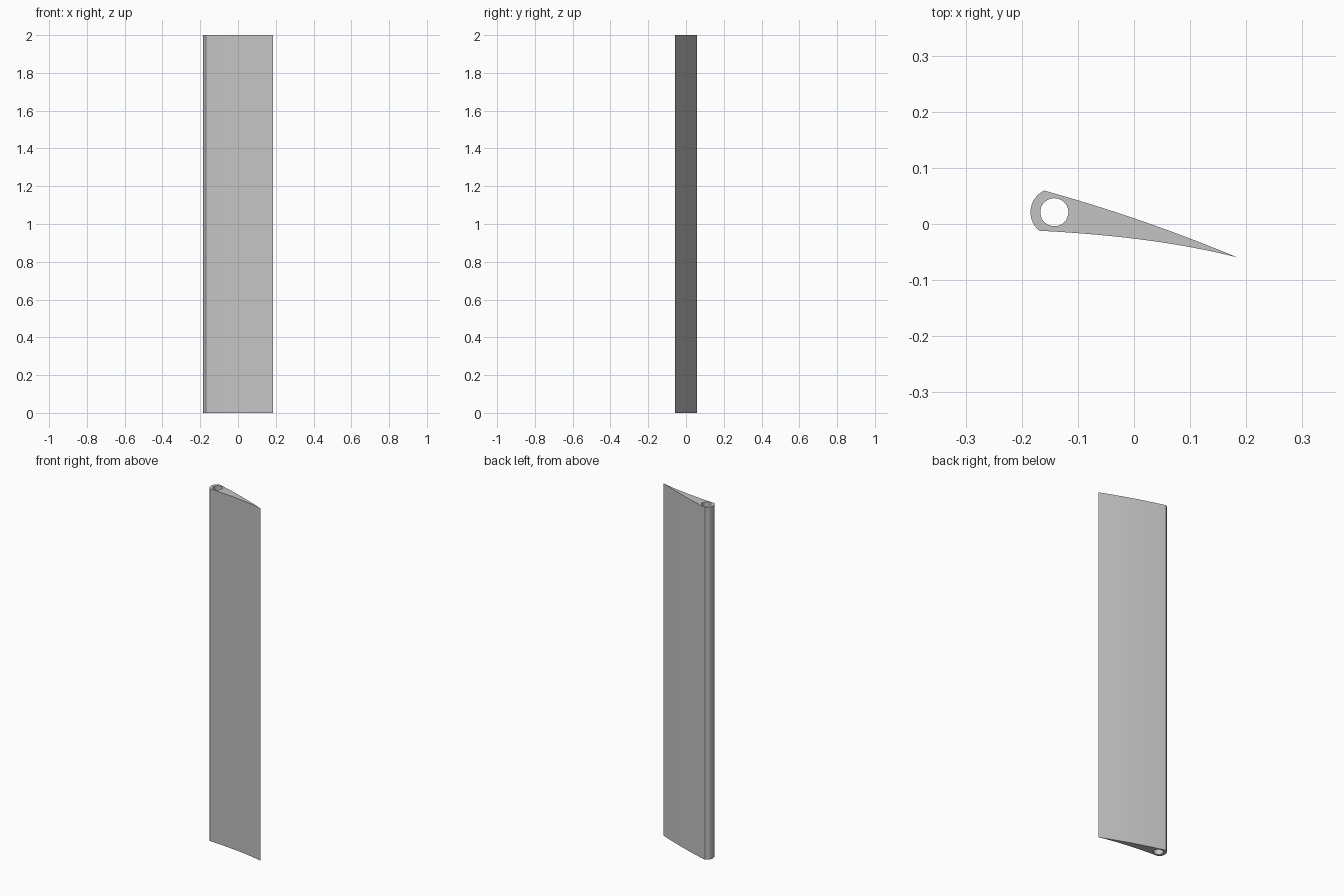
import bpy, bmesh, math
from mathutils import Vector

cube = bpy.data.objects.get("Cube")
if cube:
    bpy.data.objects.remove(cube, do_unlink=True)

HEIGHT = 2.0
PIVOT = Vector((-0.142, 0.021))
TIP = Vector((0.184, -0.0595))


def arc(radius, start, end, steps):
    """Points around the pivot, angles in degrees."""
    angles = [math.radians(start + (end - start) * i / steps) for i in range(steps + 1)]
    return [PIVOT + radius * Vector((math.cos(a), math.sin(a))) for a in angles]


def bend(a, control, b, steps):
    """Quadratic curve from a to b, without its end points."""
    ts = [i / steps for i in range(1, steps)]
    return [a * (1 - t) ** 2 + control * 2 * t * (1 - t) + b * t ** 2 for t in ts]


# Vane section: round nose, bowed underside, sharp trailing edge, bowed upper side
nose = arc(0.0425, 115, 231, 20)
lower = bend(nose[-1], Vector((0.04, -0.0225)), TIP, 16)
upper = bend(TIP, Vector((0.015, 0.011)), nose[0], 16)
outline = nose + lower + [TIP] + upper

# Round shaft hole
hole = arc(0.025, 0, 360, 40)[:-1]

bm = bmesh.new()
for loop in (outline, hole):
    verts = [bm.verts.new((p.x, p.y, 0)) for p in loop]
    for i, v in enumerate(verts):
        bm.edges.new((v, verts[(i + 1) % len(verts)]))
bmesh.ops.triangle_fill(bm, use_beauty=True, edges=bm.edges[:])

# Raise the section to full length
raised = bmesh.ops.extrude_face_region(bm, geom=bm.faces[:], use_keep_orig=True)
top = [g for g in raised["geom"] if isinstance(g, bmesh.types.BMVert)]
bmesh.ops.translate(bm, verts=top, vec=(0, 0, HEIGHT))
bmesh.ops.recalc_face_normals(bm, faces=bm.faces[:])

mesh = bpy.data.meshes.new("vane_blade")
bm.to_mesh(mesh)
bm.free()
blade = bpy.data.objects.new("vane_blade", mesh)
bpy.context.collection.objects.link(blade)

# Plain grey finish
grey = bpy.data.materials.new("plain grey")
grey.use_nodes = True
colour = (0.55, 0.55, 0.55, 1)
grey.diffuse_color = colour
grey.node_tree.nodes["Principled BSDF"].inputs["Base Color"].default_value = colour
mesh.materials.append(grey)

# Smooth sides with crisp ends and nose corners
bpy.ops.object.select_all(action="DESELECT")
blade.select_set(True)
bpy.context.view_layer.objects.active = blade
bpy.ops.object.shade_smooth_by_angle(angle=math.radians(30))
